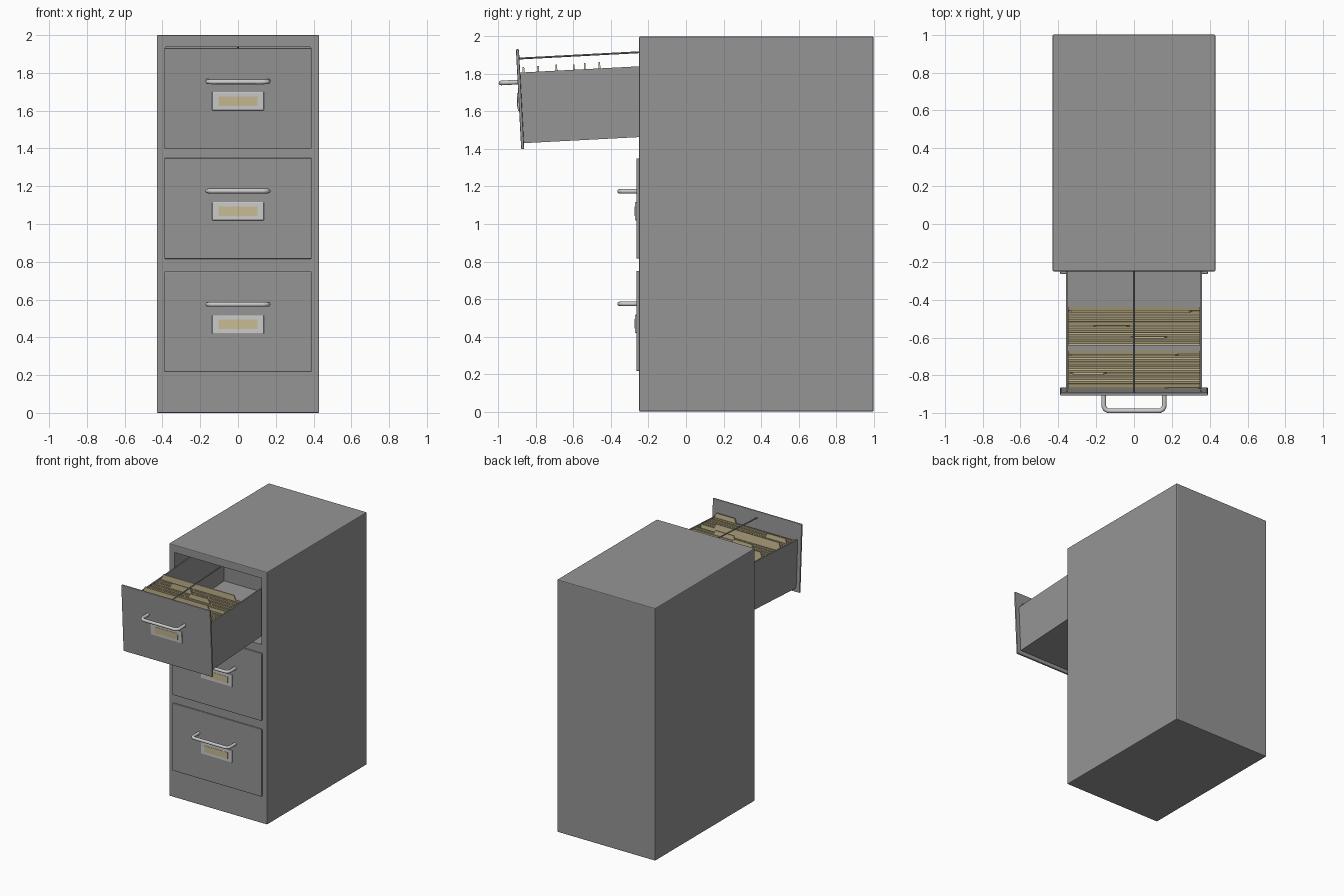
import bpy, bmesh, math
from mathutils import Matrix, Vector

if "Cube" in bpy.data.objects:
    bpy.data.objects.remove(bpy.data.objects["Cube"])


def material(name, rgb):
    m = bpy.data.materials.new(name)
    m.diffuse_color = (*rgb, 1)
    m.use_nodes = True
    m.node_tree.nodes["Principled BSDF"].inputs["Base Color"].default_value = m.diffuse_color
    return m


STEEL = material("grey steel", (0.30, 0.30, 0.30))
METAL = material("light metal", (0.60, 0.60, 0.60))
MANILA = material("manila card", (0.58, 0.50, 0.29))


def finish(name, bm, mat, frame):
    bmesh.ops.recalc_face_normals(bm, faces=bm.faces)
    me = bpy.data.meshes.new(name)
    bm.to_mesh(me)
    bm.free()
    me.materials.append(mat)
    ob = bpy.data.objects.new(name, me)
    bpy.context.collection.objects.link(ob)
    ob.matrix_world = frame
    return ob


def add_box(bm, lo, hi, bevel=0.0):
    lo, hi = Vector(lo), Vector(hi)
    mat = Matrix.Translation((lo + hi) / 2) @ Matrix.Diagonal((*(hi - lo), 1))
    verts = bmesh.ops.create_cube(bm, size=1, matrix=mat)["verts"]
    if bevel:
        edges = list({e for v in verts for e in v.link_edges})
        bmesh.ops.bevel(bm, geom=edges, offset=bevel, segments=2, profile=0.5, affect="EDGES")


def box(name, lo, hi, mat, frame=Matrix(), bevel=0.0):
    bm = bmesh.new()
    add_box(bm, lo, hi, bevel)
    return finish(name, bm, mat, frame)


def handle(name, frame):
    # bent rod with rounded corners, standing out from the drawer front
    w, d, r, z = 0.16, -0.089, 0.03, 0.092
    pts = [(-w, 0.002)]
    for cx, a0 in ((-w + r, 180), (w - r, 270)):
        for i in range(6):
            a = math.radians(a0 + 18 * i)
            pts.append((cx + r * math.cos(a), d + r + r * math.sin(a)))
    pts.append((w, 0.002))
    cu = bpy.data.curves.new(name, "CURVE")
    cu.dimensions = "3D"
    cu.bevel_depth, cu.bevel_resolution, cu.use_fill_caps = 0.0125, 2, True
    sp = cu.splines.new("POLY")
    sp.points.add(len(pts) - 1)
    for p, (x, y) in zip(sp.points, pts):
        p.co = (x, y, z, 1)
    tmp = bpy.data.objects.new(name, cu)
    bpy.context.collection.objects.link(tmp)
    bpy.context.view_layer.update()
    me = bpy.data.meshes.new_from_object(tmp.evaluated_get(bpy.context.evaluated_depsgraph_get()))
    bpy.data.objects.remove(tmp)
    me.materials.clear()
    me.materials.append(METAL)
    ob = bpy.data.objects.new(name, me)
    bpy.context.collection.objects.link(ob)
    ob.matrix_world = frame
    me.shade_smooth()


def drawer_front(level, frame):
    box(level + "_drawer_front", (-0.39, 0, -0.267), (0.39, 0.016, 0.267), STEEL, frame, 0.005)
    handle(level + "_handle", frame)
    box(level + "_label_holder", (-0.137, -0.007, -0.063), (0.137, 0.003, 0.034), METAL, frame, 0.003)
    box(level + "_label_card", (-0.102, -0.009, -0.039), (0.102, -0.005, 0.011), MANILA, frame)


# Cabinet shell with an open bay for the top drawer
cabinet = box("cabinet", (-0.43, -0.25, 0), (0.43, 1.0, 2.0), STEEL, bevel=0.006)
cutter = box("bay_cutter", (-0.38, -0.3, 1.415), (0.38, 0.97, 1.94), STEEL)
cutter.hide_render = True
mod = cabinet.modifiers.new("bay", "BOOLEAN")
mod.operation, mod.solver, mod.object = "DIFFERENCE", "EXACT", cutter
bpy.context.view_layer.objects.active = cabinet
bpy.ops.object.modifier_apply(modifier=mod.name)
bpy.data.objects.remove(cutter)

# Closed drawers, then the pulled-out and sagging top drawer
drawer_front("bottom", Matrix.Translation((0, -0.265, 0.4825)))
drawer_front("middle", Matrix.Translation((0, -0.265, 1.0825)))
top = Matrix.Translation((0, -0.893, 1.665)) @ Matrix.Rotation(math.radians(3), 4, "X")
drawer_front("top", top)

# Drawer tray: floor, two sides and back
END, LOW, HIGH = 1.22, -0.235, 0.142
bm = bmesh.new()
add_box(bm, (-0.36, 0.012, LOW), (0.36, END, LOW + 0.01))
for s in (-1, 1):
    add_box(bm, (min(s * 0.35, s * 0.36), 0.012, LOW), (max(s * 0.35, s * 0.36), END, HIGH))
add_box(bm, (-0.36, END - 0.01, LOW), (0.36, END, HIGH))
finish("drawer_tray", bm, STEEL, top)

# Thin rod above the files
bm = bmesh.new()
rod = Matrix.Translation((0, 0.5, 0.217)) @ Matrix.Rotation(math.pi / 2, 4, "X")
bmesh.ops.create_cone(bm, cap_ends=True, segments=8, radius1=0.005, radius2=0.005, depth=0.98, matrix=rod)
finish("file_rod", bm, STEEL, top)

# Two groups of file folders; some carry a raised tab
TABS = {0: (0.18, 0.34), 4: (-0.32, -0.16), 9: (-0.33, 0.22),
        12: (0.0, 0.16), 15: (-0.2, -0.04), 19: (-0.33, 0.29)}
bm = bmesh.new()
for i in range(20):
    y = 0.03 + i * 0.0195 + (0.035 if i > 9 else 0)
    h = HIGH - 0.006 + 0.004 * (i % 2)
    outline = [(-0.348, LOW + 0.01), (0.348, LOW + 0.01), (0.348, h)]
    if i in TABS:
        a, b = TABS[i]
        outline += [(b + 0.015, h), (b, h + 0.035), (a, h + 0.035), (a - 0.015, h)]
    outline.append((-0.348, h))
    face = bm.faces.new([bm.verts.new((x, y, z)) for x, z in outline])
    new = bmesh.ops.extrude_face_region(bm, geom=[face])["geom"]
    bmesh.ops.translate(bm, vec=(0, 0.009, 0), verts=[g for g in new if isinstance(g, bmesh.types.BMVert)])
finish("file_folders", bm, MANILA, top)
